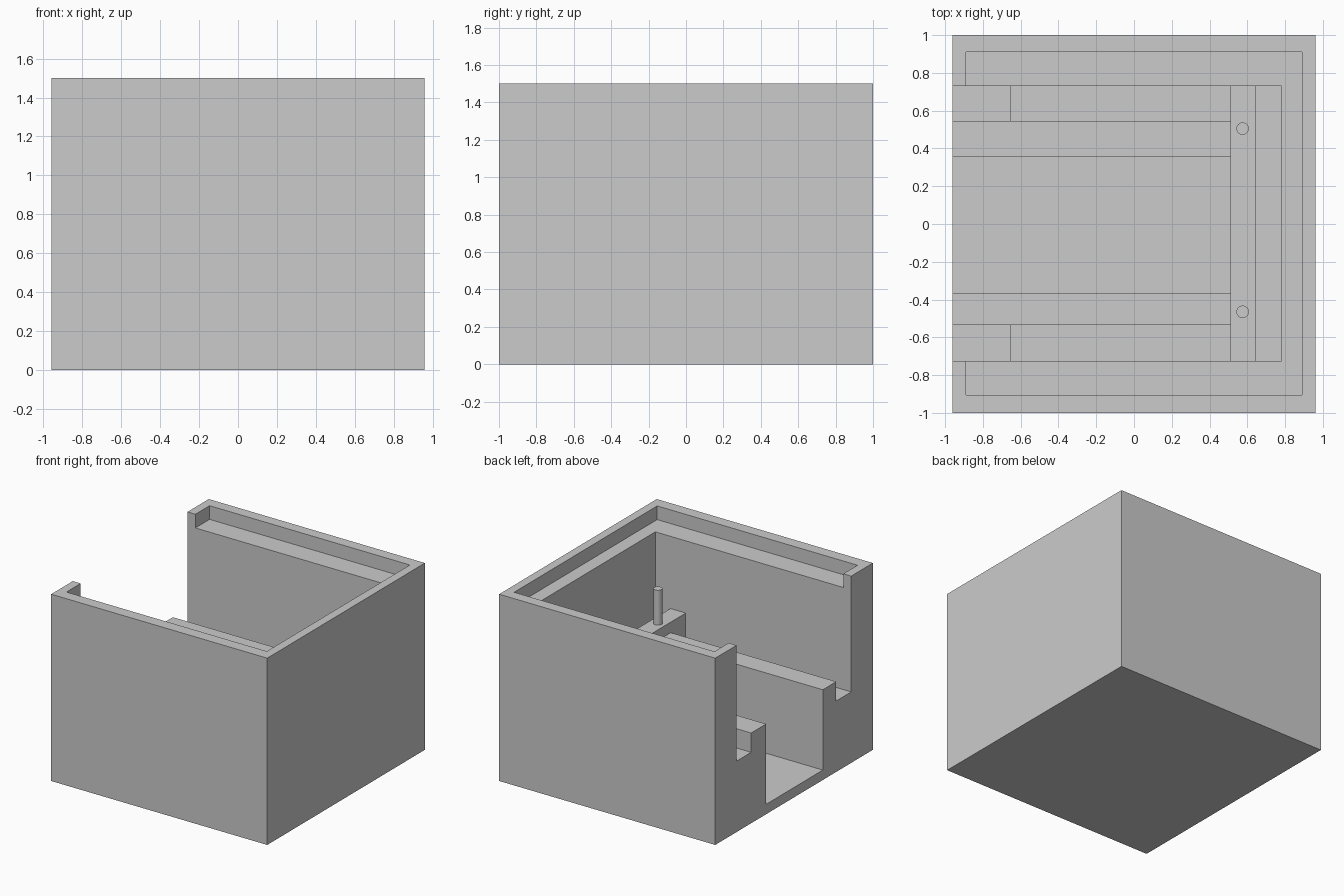
import bpy
import bmesh
import math

default_cube = bpy.data.objects.get("Cube")
if default_cube:
    bpy.data.objects.remove(default_cube, do_unlink=True)

grey = bpy.data.materials.new("plain_grey")
grey.use_nodes = True
colour = (0.6, 0.6, 0.6, 1)
grey.diffuse_color = colour
grey.node_tree.nodes["Principled BSDF"].inputs["Base Color"].default_value = colour


def box(name, xs, ys, zs):
    """Box between the given limits on each axis."""
    bm = bmesh.new()
    bmesh.ops.create_cube(bm, size=1)
    for v in bm.verts:
        v.co = [lim[0] if c < 0 else lim[1] for c, lim in zip(v.co, (xs, ys, zs))]
    mesh = bpy.data.meshes.new(name)
    bm.to_mesh(mesh)
    bm.free()
    obj = bpy.data.objects.new(name, mesh)
    bpy.context.collection.objects.link(obj)
    mesh.materials.append(grey)
    return obj


def carve(target, xs, ys, floor):
    """Cut a straight pocket from above down to the floor height."""
    cutter = box("pocket_cutter", xs, ys, (floor, TOP + 0.2))
    cutter.hide_render = True
    mod = target.modifiers.new("pocket", 'BOOLEAN')
    mod.operation = 'DIFFERENCE'
    mod.solver = 'EXACT'
    mod.object = cutter
    bpy.context.view_layer.objects.active = target
    bpy.ops.object.modifier_apply(modifier=mod.name)
    bpy.data.objects.remove(cutter, do_unlink=True)


# Main heights and limits
TOP, LEDGE, BAR, RIDGE, SILL, FLOOR = 1.5, 1.39, 0.81, 0.725, 0.57, 0.08
OPEN = -1.2            # past the open side, so pockets break through it
BAR_X = (0.51, 0.645)
WALL_X = 0.78
WALL_Y = (-0.725, 0.73)

# Housing: solid block with the lid recess and main cavity
housing = box("housing", (-0.96, 0.96), (-1, 1), (0, TOP))
carve(housing, (-0.89, 0.89), (-0.905, 0.91), LEDGE)
carve(housing, (OPEN, WALL_X), WALL_Y, BAR)

# Space on both sides of the crossbar
carve(housing, (OPEN, BAR_X[0]), WALL_Y, RIDGE)
carve(housing, (BAR_X[1], WALL_X), WALL_Y, FLOOR)

# Central trough between the two ridges
carve(housing, (OPEN, BAR_X[0]), (-0.365, 0.355), FLOOR)

# Side channels, each with a raised sill at the open side
for channel in ((WALL_Y[0], -0.535), (0.545, WALL_Y[1])):
    carve(housing, (OPEN, BAR_X[0]), channel, SILL)
    carve(housing, (-0.655, BAR_X[0]), channel, FLOOR)

# Merge flat areas split by the cuts
bm = bmesh.new()
bm.from_mesh(housing.data)
bmesh.ops.remove_doubles(bm, verts=bm.verts, dist=0.0005)
bmesh.ops.dissolve_limit(bm, angle_limit=math.radians(1), verts=bm.verts, edges=bm.edges)
bm.to_mesh(housing.data)
bm.free()

# Pins standing on the crossbar
for name, y in (("front_pin", -0.465), ("back_pin", 0.505)):
    bpy.ops.mesh.primitive_cylinder_add(vertices=32, radius=0.033, depth=1.09 - BAR,
                                        location=(0.575, y, (1.09 + BAR) / 2))
    pin = bpy.context.object
    pin.name = name
    pin.data.materials.append(grey)
    bpy.ops.object.shade_smooth_by_angle()
